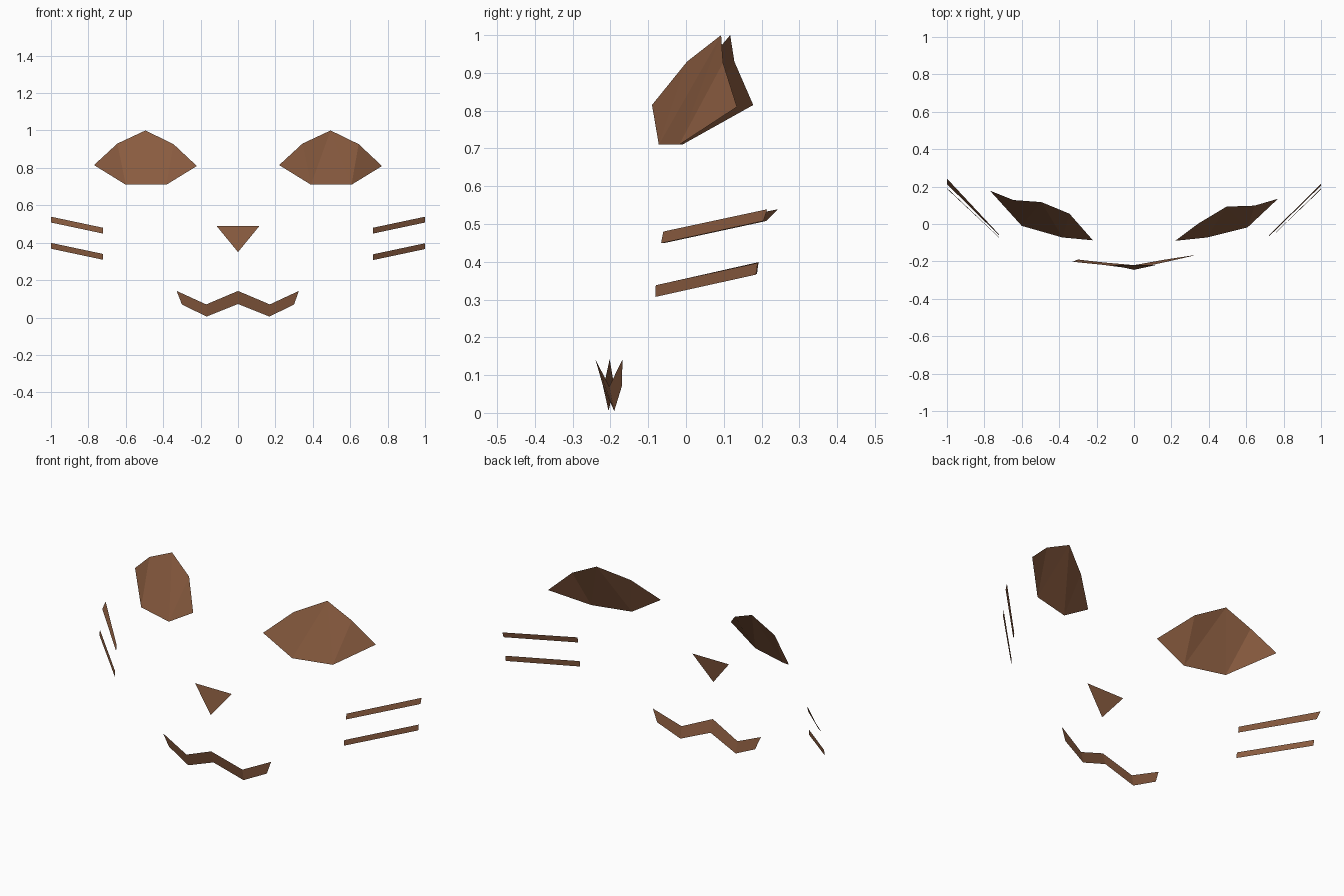
import bpy

brown = bpy.data.materials.new("warm brown")
brown.diffuse_color = (0.25, 0.105, 0.05, 1)


def sheet(name, pts, faces):
    """Thin flat-shaded sheet; faces wind so that normals look to the front."""
    me = bpy.data.meshes.new(name)
    me.from_pydata(pts, [], faces)
    me.materials.append(brown)
    ob = bpy.data.objects.new(name, me)
    bpy.context.collection.objects.link(ob)
    return ob


# Eyes: seven-sided folded sheets, outline listed clockwise from the left corner
outline = [(-0.275, 0.815), (-0.15, 0.93), (0, 1.0), (0.15, 0.927),
           (0.275, 0.81), (0.112, 0.71), (-0.105, 0.71)]
facets = [(0, 6, 1), (1, 6, 2), (2, 6, 5), (2, 5, 3), (3, 5, 4)]
depths = {
    "left_eye": (-0.495, [0.178, 0.128, 0.117, 0.055, -0.087, -0.072, -0.01]),
    "right_eye": (0.495, [-0.09, 0.003, 0.093, 0.098, 0.135, -0.018, -0.072]),
}
for name, (cx, ys) in depths.items():
    sheet(name, [(cx + x, y, z) for (x, z), y in zip(outline, ys)], facets)

# Nose: one triangle
sheet("nose", [(-0.115, -0.22, 0.49), (0, -0.245, 0.35), (0.115, -0.22, 0.49)],
      [(0, 1, 2)])

# Mouth: zigzag ribbon, upper edge then lower edge
upper = [(-0.328, -0.202, 0.142), (-0.17, -0.218, 0.07), (0, -0.24, 0.142),
         (0.17, -0.203, 0.07), (0.325, -0.168, 0.142)]
lower = [(-0.3, -0.19, 0.07), (-0.168, -0.205, 0.005), (0, -0.22, 0.072),
         (0.168, -0.19, 0.005), (0.3, -0.17, 0.07)]
sheet("mouth", upper + lower, [(i, i + 5, i + 6, i + 1) for i in range(4)])

# Whiskers: two slanted strips per cheek
# side, level, inner top z, y at inner top / inner bottom / outer bottom / outer top
for side, level, z, ys in [
    (-1, "upper", 0.48, (-0.055, -0.06, 0.213, 0.243)),
    (-1, "lower", 0.34, (-0.07, -0.072, 0.188, 0.192)),
    (1, "upper", 0.48, (-0.06, -0.066, 0.205, 0.215)),
    (1, "lower", 0.338, (-0.08, -0.081, 0.185, 0.19)),
]:
    xs = (0.722, 0.722, 1, 1)
    zs = (z, z - 0.031, z + 0.028, z + 0.059)
    face = (0, 1, 2, 3) if side > 0 else (3, 2, 1, 0)
    sheet(f"{'left' if side < 0 else 'right'}_{level}_whisker",
          [(side * x, y, h) for x, y, h in zip(xs, ys, zs)], [face])
